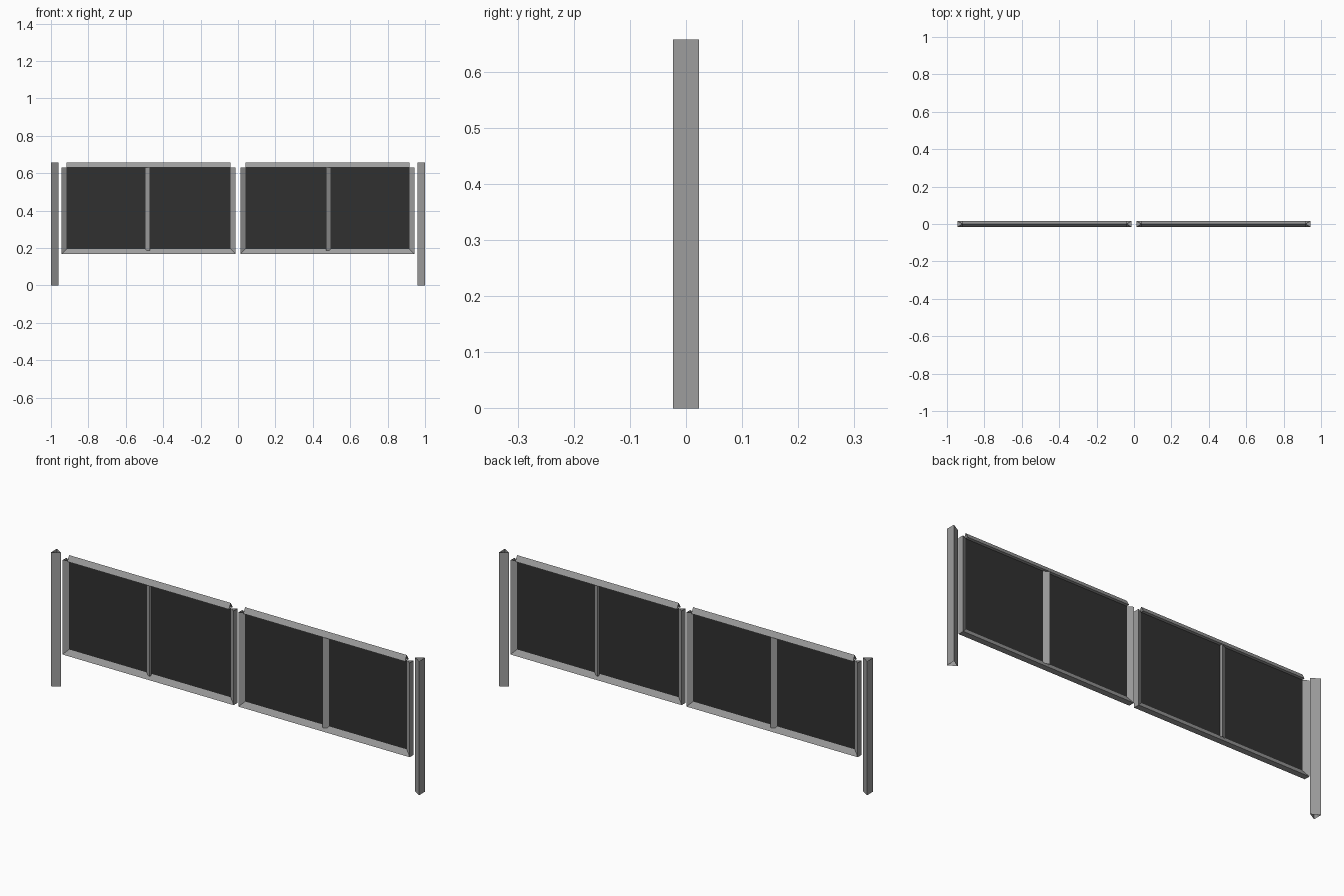
import bpy, bmesh

if "Cube" in bpy.data.objects:
    bpy.data.objects.remove(bpy.data.objects["Cube"])

def material(name, v):
    m = bpy.data.materials.new(name)
    m.diffuse_color = (v, v, v, 1)
    m.use_nodes = True
    m.node_tree.nodes["Principled BSDF"].inputs["Base Color"].default_value = m.diffuse_color
    return m

steel = material("grey_steel", 0.34)
dark = material("dark_panel", 0.03)

def add_object(name, bm, mat):
    bmesh.ops.recalc_face_normals(bm, faces=bm.faces)
    me = bpy.data.meshes.new(name)
    bm.to_mesh(me)
    bm.free()
    me.materials.append(mat)
    ob = bpy.data.objects.new(name, me)
    bpy.context.collection.objects.link(ob)

def tube(name, stations, h, side):
    """Open three-sided tube. Each station: (flat x, flat z, apex x, apex z)."""
    bm = bmesh.new()
    rings = []
    for fx, fz, ax, az in stations:
        pts = ((fx, -h, fz), (fx, h, fz), (ax, 0, az))
        rings.append([bm.verts.new((side * x, y, z)) for x, y, z in pts])
    for a, b in zip(rings, rings[1:]):
        for i in range(3):
            j = (i + 1) % 3
            bm.faces.new((a[i], a[j], b[j], b[i]))
    add_object(name, bm, steel)

def panel(name, x0, x1, z0, z1, side):
    bm = bmesh.new()
    bm.faces.new([bm.verts.new((side * x, 0, z))
                  for x, z in ((x0, z0), (x1, z0), (x1, z1), (x0, z1))])
    add_object(name, bm, dark)

TOP = 0.657
W, H = 0.026, 0.015             # frame tube width and half depth
X0, X1 = -0.943, -0.013         # outer edges of one leaf
Z0, Z1 = 0.168, TOP - W         # leaf bottom, underside of top rail
MID = (X0 + X1) / 2

for label, s in (("left", 1), ("right", -1)):
    # post, pointed edge towards the gate
    tube(label + "_post", [(-1, 0, -0.96, 0), (-1, TOP, -0.96, TOP)], 0.023, s)
    # mitred U-shaped frame: two stiles and the bottom rail
    tube(label + "_frame", [(X0, Z1, X0 + W, Z1), (X0, Z0, X0 + W, Z0 + W),
                            (X1, Z0, X1 - W, Z0 + W), (X1, Z1, X1 - W, Z1)], H, s)
    # top rail, ridge upwards
    tube(label + "_top_rail", [(X0 + W, Z1, X0 + W, TOP),
                               (X1 - W, Z1, X1 - W, TOP)], H, s)
    # centre bar, pointed edge towards the post
    tube(label + "_centre_bar", [(MID + W / 3, Z0 + W * 0.7, MID - W * 2 / 3, Z0 + W * 0.7),
                                 (MID + W / 3, Z1, MID - W * 2 / 3, Z1)], H, s)
    # dark infill sheet
    panel(label + "_panel", X0 + W, X1 - W, Z0 + W, Z1, s)
